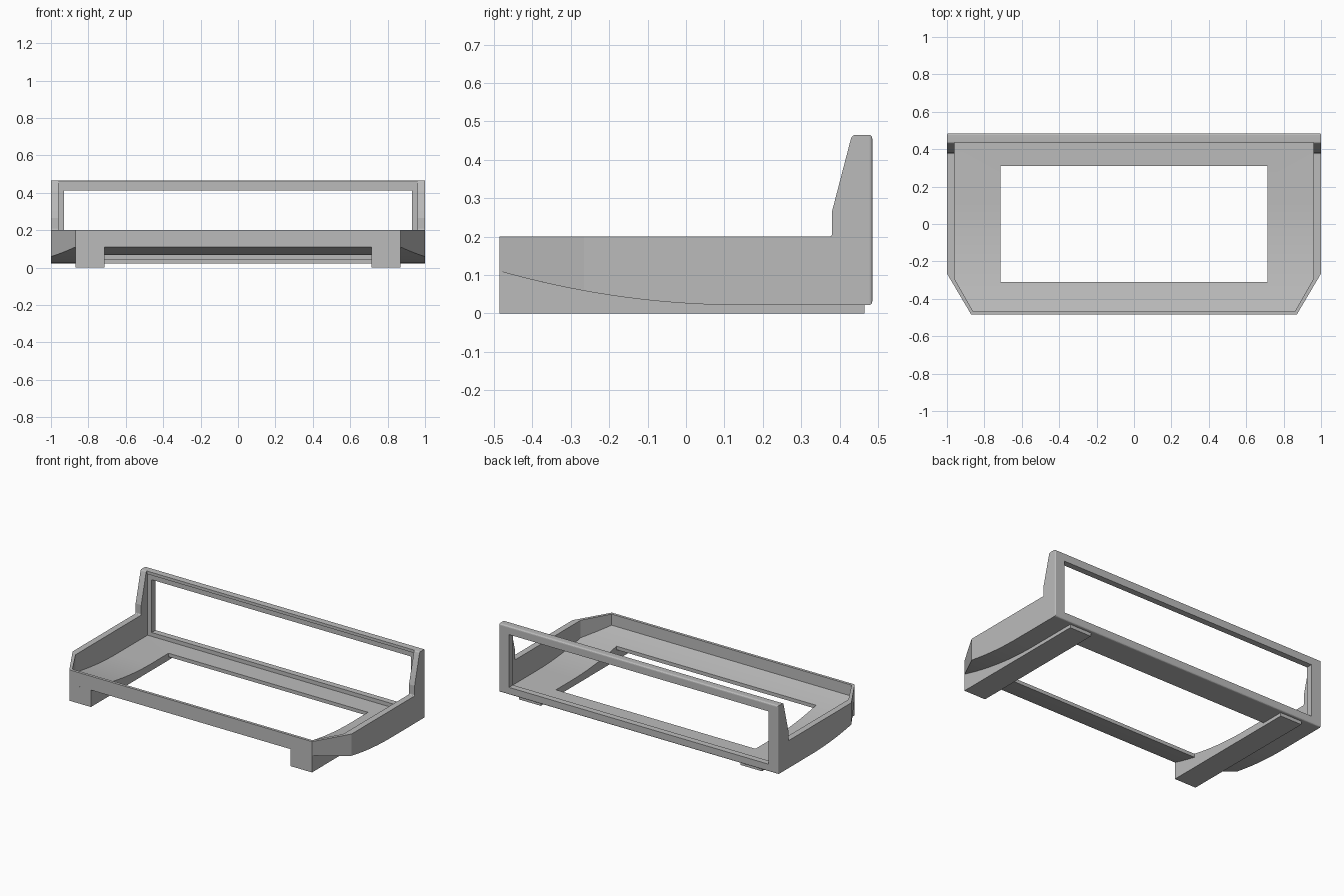
import bpy, bmesh, math
from mathutils import Vector

if "Cube" in bpy.data.objects:
    bpy.data.objects.remove(bpy.data.objects["Cube"])

grey = bpy.data.materials.new("plain_grey")
grey.diffuse_color = (0.5, 0.5, 0.5, 1)
grey.use_nodes = True
grey.node_tree.nodes["Principled BSDF"].inputs["Base Color"].default_value = grey.diffuse_color


def rounded(points):
    """Outline from (a, b) or (a, b, corner_radius) points."""
    out, n = [], len(points)
    for i, p in enumerate(points):
        c = Vector(p[:2])
        if len(p) == 2:
            out.append(c)
            continue
        a = c + (Vector(points[i - 1][:2]) - c).normalized() * p[2]
        b = c + (Vector(points[(i + 1) % n][:2]) - c).normalized() * p[2]
        for k in range(5):
            t = k / 4
            out.append(a * (1 - t) ** 2 + c * 2 * t * (1 - t) + b * t * t)
    return out


def prism(name, outline, axis, lo, hi):
    """Extrude an outline: (y, z) along x, or (x, y) along z."""
    bm = bmesh.new()

    def at(p, h):
        return (h, p[0], p[1]) if axis == "x" else (p[0], p[1], h)
    low = [bm.verts.new(at(p, lo)) for p in outline]
    high = [bm.verts.new(at(p, hi)) for p in outline]
    n = len(outline)
    bm.faces.new(low)
    bm.faces.new(high)
    for i in range(n):
        j = (i + 1) % n
        bm.faces.new((low[i], low[j], high[j], high[i]))
    bmesh.ops.recalc_face_normals(bm, faces=bm.faces)
    mesh = bpy.data.meshes.new(name)
    bm.to_mesh(mesh)
    bm.free()
    mesh.materials.append(grey)
    ob = bpy.data.objects.new(name, mesh)
    bpy.context.collection.objects.link(ob)
    return ob


def combine(ob, tool, operation):
    """Apply a boolean and discard the tool."""
    mod = ob.modifiers.new("cut", "BOOLEAN")
    mod.operation, mod.object, mod.solver = operation, tool, "EXACT"
    dg = bpy.context.evaluated_depsgraph_get()
    mesh = bpy.data.meshes.new_from_object(ob.evaluated_get(dg))
    ob.modifiers.clear()
    ob.data = mesh
    bpy.data.objects.remove(tool)


def rect(x, y0, y1):
    return [(-x, y0), (x, y0), (x, y1), (-x, y1)]


def sweep(y0, lift=0.0):
    """Curved underside from y0 back to where it runs flat."""
    pts = []
    for i in range(25):
        y = y0 + (0.14 - y0) * i / 24
        pts.append((y, 0.022 + 0.088 * ((0.14 - y) / 0.625) ** 2 + lift))
    return pts


# Tray: side profile with raised back posts, trimmed to the plan outline
tray = prism("tray", rounded(sweep(-0.6) + [
    (0.485, 0.022, 0.01), (0.485, 0.465, 0.01), (0.432, 0.465, 0.01),
    (0.38, 0.265), (0.38, 0.2, 0.008), (-0.6, 0.2)]), "x", -1.1, 1.1)
combine(tray, prism("plan", rounded([
    (-0.87, -0.485), (0.87, -0.485), (1, -0.265), (1, 0.486, 0.01),
    (-1, 0.486, 0.01), (-1, -0.265)]), "z", -0.5, 1), "INTERSECT")

# Hollow inside, leaving the curved floor, the walls and a small top lip
hollow = prism("hollow", sweep(-0.6, 0.023) + [
    (0.445, 0.045), (0.445, 0.445), (0.437, 0.445), (0.437, 0.9), (-0.6, 0.9)],
    "x", -1.1, 1.1)
combine(hollow, prism("inner_plan", [
    (-0.86, -0.467), (0.86, -0.467), (0.96, -0.292), (0.96, 0.6),
    (-0.96, 0.6), (-0.96, -0.292)], "z", -0.5, 1.2), "INTERSECT")
combine(tray, hollow, "DIFFERENCE")

# Floor window and back opening
combine(tray, prism("floor_window", rect(0.715, -0.31, 0.31), "z", -0.2, 0.3),
        "DIFFERENCE")
combine(tray, prism("back_opening", rect(0.93, 0.4, 0.6), "z", 0.07, 0.412),
        "DIFFERENCE")

# Runner feet meeting the curved underside
parts = [tray]
for side, x0, x1 in (("left", -0.87, -0.715), ("right", 0.715, 0.87)):
    parts.append(prism(side + "_foot", sweep(-0.485) + [
        (0.465, 0.022), (0.465, 0), (-0.485, 0)], "x", x0, x1))

# Smooth only the gentle curve, keep edges crisp
for ob in parts:
    bpy.ops.object.select_all(action="DESELECT")
    ob.select_set(True)
    bpy.context.view_layer.objects.active = ob
    bpy.ops.object.shade_smooth_by_angle(angle=math.radians(8))
